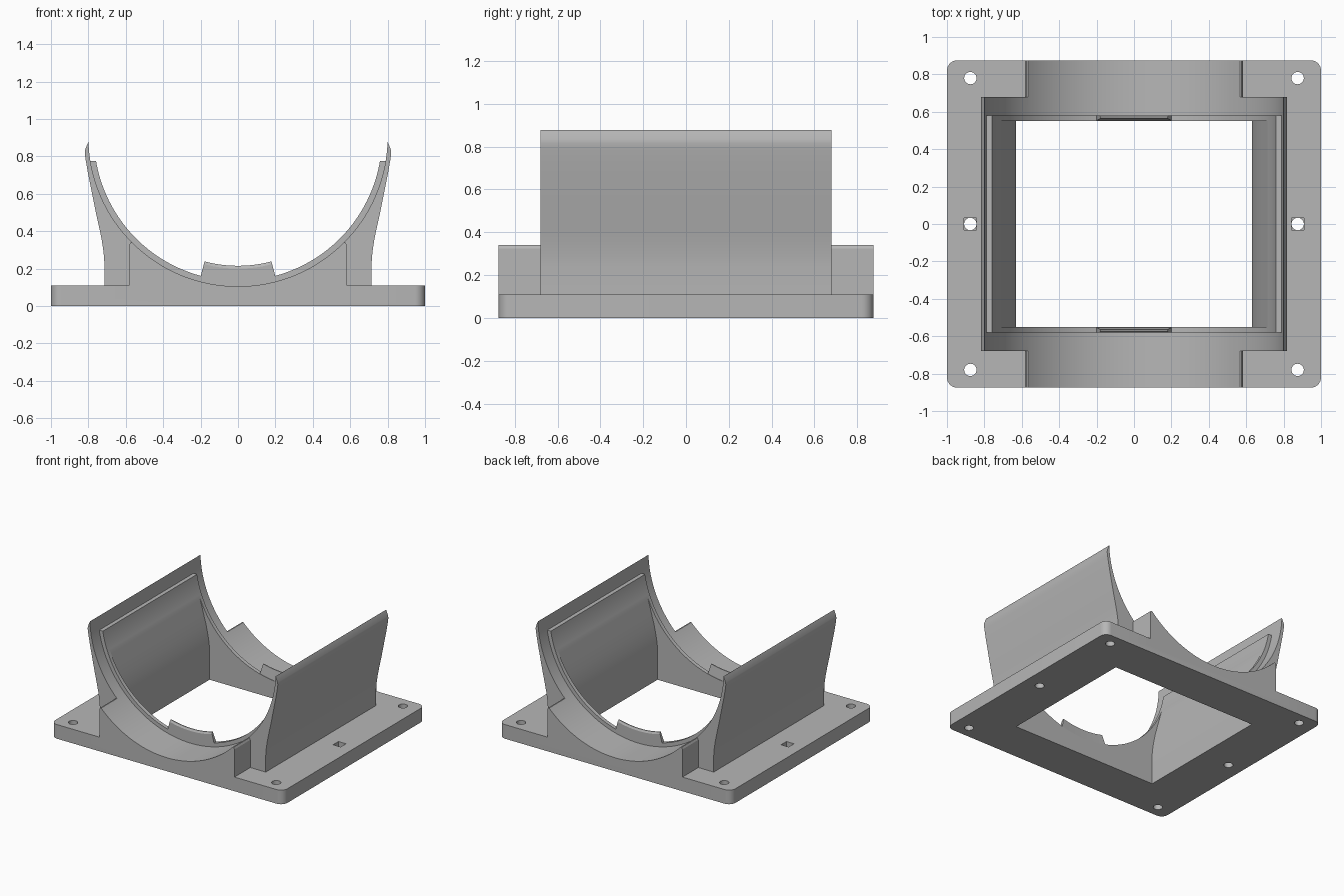
import bpy, bmesh
from math import sin, cos, pi, acos, radians
from mathutils import Vector

cube = bpy.data.objects.get("Cube")
if cube:
    bpy.data.objects.remove(cube, do_unlink=True)

grey = bpy.data.materials.new("light grey plastic")
grey.use_nodes = True
colour = (0.47, 0.47, 0.47, 1)
grey.diffuse_color = colour
grey.node_tree.nodes["Principled BSDF"].inputs["Base Color"].default_value = colour

AXIS_Z = 0.905   # height of the cradle's cylinder axis
SEAT_R = 0.80    # outer seat radius
LIP_R = 0.77     # inner lip radius


def finish(name, bm):
    bmesh.ops.recalc_face_normals(bm, faces=bm.faces)
    mesh = bpy.data.meshes.new(name)
    bm.to_mesh(mesh)
    bm.free()
    mesh.materials.append(grey)
    ob = bpy.data.objects.new(name, mesh)
    bpy.context.collection.objects.link(ob)
    return ob


def prism(name, outline, lo, hi, axis="Y"):
    """Extrude an outline (x, z) along y, or (x, y) along z."""
    bm = bmesh.new()
    place = (lambda a, b: (a, lo, b)) if axis == "Y" else (lambda a, b: (a, b, lo))
    face = bm.faces.new([bm.verts.new(place(a, b)) for a, b in outline])
    ext = bmesh.ops.extrude_face_region(bm, geom=[face])
    shift = Vector((0, hi - lo, 0) if axis == "Y" else (0, 0, hi - lo))
    bmesh.ops.translate(bm, vec=shift,
                        verts=[v for v in ext["geom"] if isinstance(v, bmesh.types.BMVert)])
    return finish(name, bm)


def mirrored(side):
    """Close a right-hand profile with its mirror image."""
    return side + [(-x, z) for x, z in reversed(side)]


def arc(radius, half_angle, steps=96):
    """Lower arc about the cradle axis, centred on straight down."""
    angles = [half_angle * (1 - 2 * i / steps) for i in range(steps + 1)]
    return [(radius * sin(a), AXIS_Z - radius * cos(a)) for a in angles]


def trough(radius):
    return arc(radius, pi / 2) + [(-radius, 1.1), (radius, 1.1)]


def rectangle(cx, cy, hx, hy):
    return [(cx - hx, cy - hy), (cx + hx, cy - hy), (cx + hx, cy + hy), (cx - hx, cy + hy)]


def circle(cx, cy, r, n=32):
    return [(cx + r * cos(2 * pi * i / n), cy + r * sin(2 * pi * i / n)) for i in range(n)]


def combine(target, tool, operation):
    mod = target.modifiers.new(operation, "BOOLEAN")
    mod.operation = operation
    mod.solver = "EXACT"
    mod.object = tool
    bpy.context.view_layer.objects.active = target
    bpy.ops.object.modifier_apply(modifier=mod.name)
    bpy.data.objects.remove(tool, do_unlink=True)


def smooth(ob):
    bpy.ops.object.select_all(action="DESELECT")
    ob.select_set(True)
    bpy.context.view_layer.objects.active = ob
    bpy.ops.object.shade_smooth_by_angle(angle=radians(25))


# Base plate with rounded corners
corner = 0.055
plate_outline = []
for k, (sx, sy) in enumerate([(1, 1), (-1, 1), (-1, -1), (1, -1)]):
    for i in range(9):
        a = (k + i / 8) * pi / 2
        plate_outline.append((sx * (1 - corner) + corner * cos(a),
                              sy * (0.875 - corner) + corner * sin(a)))
mount = prism("cradle_mount", plate_outline, 0, 0.11, "Z")

# Flared side walls, filled between; the cutters hollow them
wall = [(0.715, 0.05), (0.715, 0.24), (0.719, 0.29), (0.728, 0.35), (0.74, 0.41),
        (0.76, 0.50), (0.782, 0.61), (0.802, 0.71), (0.816, 0.79), (0.819, 0.815),
        (0.818, 0.835), (0.80, 0.878)]
combine(mount, prism("walls", mirrored(wall), -0.68, 0.68), "UNION")

# End saddles reaching the plate edge
saddle = [(0.582, 0.05), (0.582, 0.325), (0.575, 0.34)]
combine(mount, prism("saddles", mirrored(saddle), -0.875, 0.875), "UNION")

# Cylindrical seat: wide at both ends, lipped in the middle, wide above the lip
cutters = [prism("end_seat", trough(SEAT_R), 0.58, 1),
           prism("end_seat", trough(SEAT_R), -1, -0.58),
           prism("lip_seat", trough(LIP_R), -0.9, 0.9)]
lip_angle = acos((AXIS_Z - 0.775) / SEAT_R)
upper = [arc(SEAT_R, pi / 2 - (pi / 2 - lip_angle) * i / 8)[0] for i in range(9)]
upper = [(SEAT_R, 1.1)] + upper
cutters.append(prism("upper_seat", mirrored(upper), -0.9, 0.9))

# Central opening following the flare of the walls
cavity = [(0.63, -0.1), (0.63, 0.24), (0.635, 0.29), (0.645, 0.35), (0.66, 0.42),
          (0.682, 0.50), (0.71, 0.60), (0.738, 0.70), (0.757, 0.774)]
cutters.append(prism("opening", mirrored(cavity), -0.55, 0.55))

# Screw holes, with square nut pockets on the middle pair
for x in (-0.875, 0.875):
    for y in (-0.78, 0, 0.78):
        cutters.append(prism("hole", circle(x, y, 0.033), -0.1, 0.3, "Z"))
    cutters.append(prism("pocket", rectangle(x, 0, 0.033, 0.033), 0.06, 0.3, "Z"))

for tool in cutters:
    combine(mount, tool, "DIFFERENCE")
smooth(mount)

# Raised locating tabs on the bottom of each lip
for name, side in (("front_tab", -1), ("back_tab", 1)):
    section = [(0.58, 0.785), (0.58, 0.705), (0.572, 0.69), (0.565, 0.69), (0.551, 0.785)]
    bm = bmesh.new()
    rails = [[bm.verts.new((x, side * y, z)) for x, z in arc(r, radians(15), 16)]
             for y, r in section]
    for a, b in zip(rails, rails[1:] + rails[:1]):
        for i in range(16):
            bm.faces.new((a[i], a[i + 1], b[i + 1], b[i]))
    for end in (0, -1):
        bm.faces.new([rail[end] for rail in rails])
    smooth(finish(name, bm))
